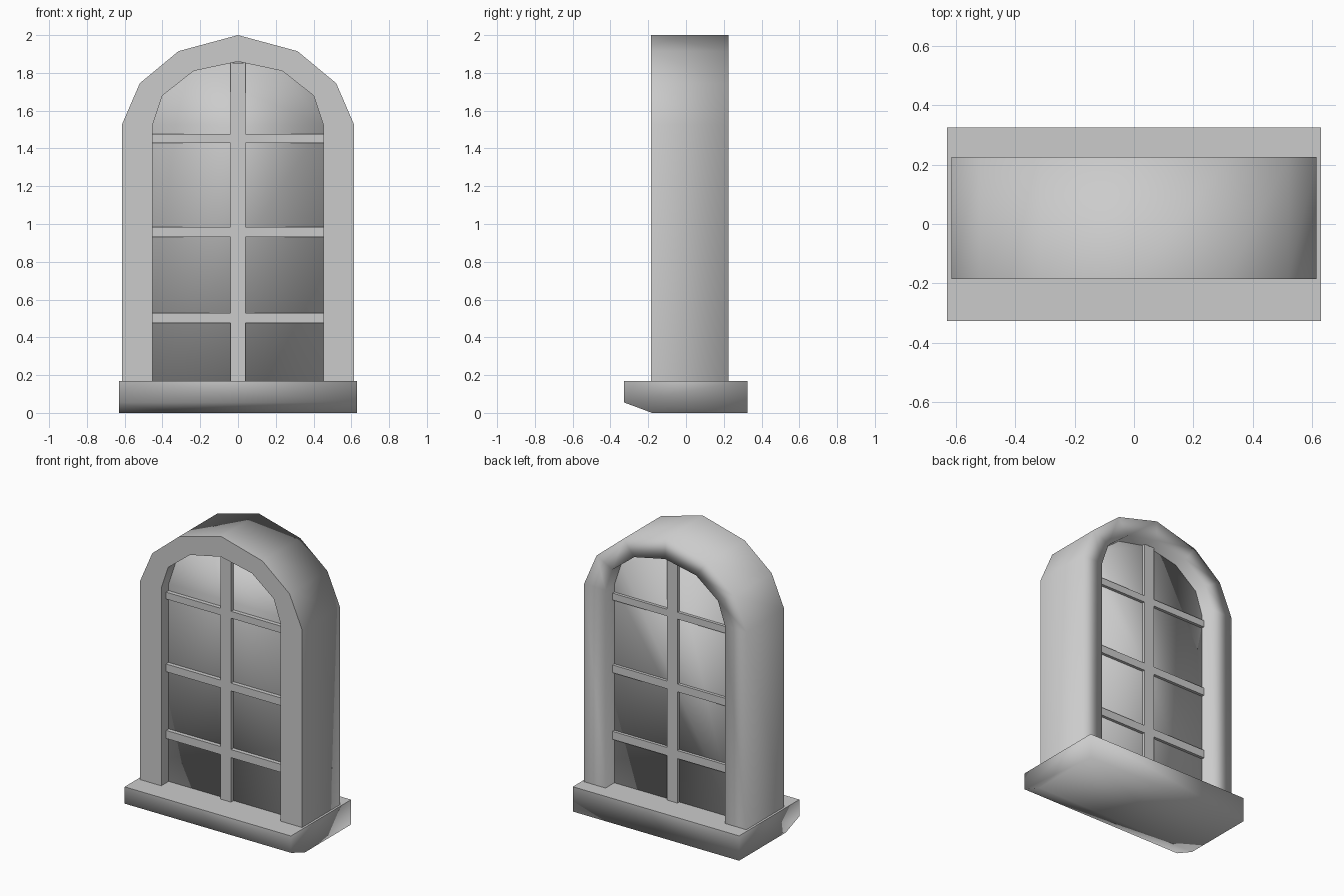
import bpy, bmesh

if "Cube" in bpy.data.objects:
    bpy.data.objects.remove(bpy.data.objects["Cube"])

SILL_TOP = 0.17
OUTER = [(0.615, SILL_TOP), (0.615, 1.525), (0.52, 1.745), (0.315, 1.915), (0.0, 2.0)]
INNER = [(0.452, SILL_TOP), (0.452, 1.525), (0.40, 1.68), (0.235, 1.81), (0.0, 1.86)]


def mirrored(half):
    """Right half of an arch profile -> whole arch, right foot to left foot."""
    return half + [(-x, z) for x, z in reversed(half[:-1])]


def finish(name, bm, smooth=False, sharp=None):
    bmesh.ops.recalc_face_normals(bm, faces=bm.faces)
    for f in bm.faces:
        f.smooth = smooth
    if sharp:
        for e in bm.edges:
            if sharp(e):
                e.smooth = False
    mesh = bpy.data.meshes.new(name)
    bm.to_mesh(mesh)
    bm.free()
    ob = bpy.data.objects.new(name, mesh)
    bpy.context.collection.objects.link(ob)
    return ob


def prism(points, to_3d, a, b):
    """Closed extrusion of a 2D outline between depths a and b."""
    bm = bmesh.new()
    ends = [[bm.verts.new(to_3d(p, d)) for p in points] for d in (a, b)]
    n = len(points)
    for ring in ends:
        bm.faces.new(ring)
    for i in range(n):
        j = (i + 1) % n
        bm.faces.new((ends[0][i], ends[0][j], ends[1][j], ends[1][i]))
    return bm


def box(name, x0, x1, y0, y1, z0, z1):
    outline = [(x0, z0), (x1, z0), (x1, z1), (x0, z1)]
    return finish(name, prism(outline, lambda p, d: (p[0], d, p[1]), y0, y1))


# Arched frame: a four-cornered section swept along the arch
FRONT, BACK = -0.185, 0.225
bm = bmesh.new()
sections = []
for (ox, oz), (ix, iz) in zip(mirrored(OUTER), mirrored(INNER)):
    sections.append([bm.verts.new(c) for c in
                     ((ox, FRONT, oz), (ix, FRONT, iz), (ix, BACK, iz), (ox, BACK, oz))])
for s, t in zip(sections, sections[1:]):
    for k in range(4):
        m = (k + 1) % 4
        bm.faces.new((s[k], s[m], t[m], t[k]))
bm.faces.new(sections[0])
bm.faces.new(sections[-1])


def frame_sharp(e):
    a, b = (v.co for v in e.verts)
    front = abs(a.y - FRONT) < 1e-4 and abs(b.y - FRONT) < 1e-4
    foot = abs(a.z - SILL_TOP) < 1e-4 and abs(b.z - SILL_TOP) < 1e-4
    return front or foot


finish("arched_frame", bm, True, frame_sharp)

# Window pane filling the opening
finish("window_pane", prism(mirrored(INNER), lambda p, d: (p[0], d, p[1]), -0.105, 0.13), True)

# Glazing bars, showing on both sides of the pane
BAR_Y = (-0.133, 0.15)
box("vertical_bar", -0.04, 0.04, *BAR_Y, SILL_TOP, 1.853)
for i, (z0, z1) in enumerate([(0.475, 0.53), (0.932, 0.985), (1.43, 1.477)]):
    box(f"cross_bar_{i + 1}", -0.452, 0.452, *BAR_Y, z0, z1)

# Sill with an undercut front edge
sill = [(-0.327, SILL_TOP), (-0.327, 0.055), (-0.18, 0.0), (0.325, 0.0), (0.325, SILL_TOP)]
finish("sill", prism(sill, lambda p, d: (d, p[0], p[1]), -0.63, 0.63), True,
       lambda e: all(abs(v.co.z - SILL_TOP) < 1e-4 for v in e.verts))
